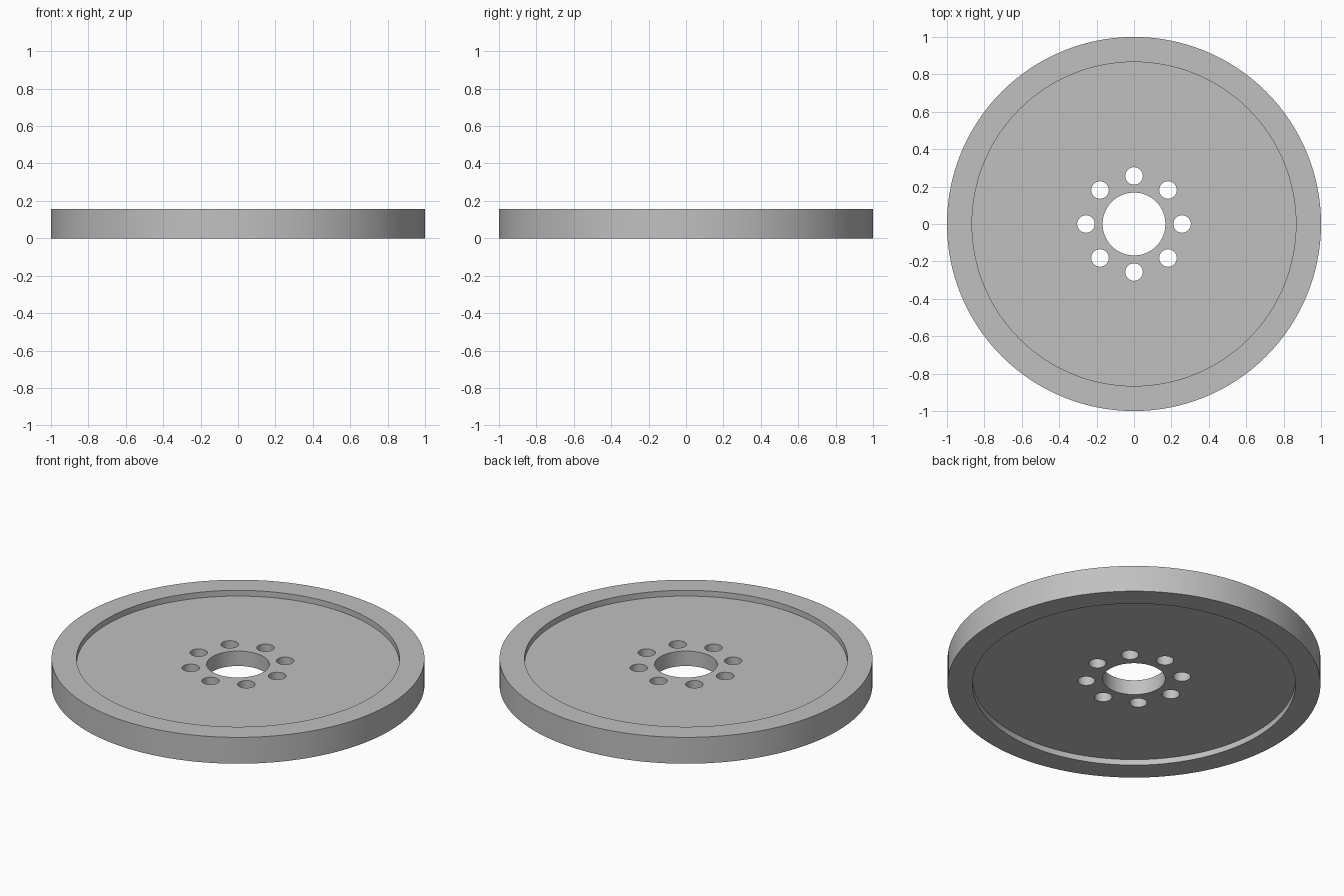
import bpy, bmesh, math

if "Cube" in bpy.data.objects:
    bpy.data.objects.remove(bpy.data.objects["Cube"])

SEGMENTS = 128
HEIGHT, RECESS = 0.156, 0.034
OUTER, INNER, BORE = 1.0, 0.866, 0.168
BOLT_CIRCLE, BOLT_RADIUS = 0.257, 0.047

steel = bpy.data.materials.new("light_grey_metal")
steel.diffuse_color = (0.53, 0.53, 0.53, 1)
steel.use_nodes = True
steel.node_tree.nodes["Principled BSDF"].inputs["Base Color"].default_value = steel.diffuse_color


def make_object(name, bm):
    bmesh.ops.recalc_face_normals(bm, faces=bm.faces)
    mesh = bpy.data.meshes.new(name)
    bm.to_mesh(mesh)
    bm.free()
    obj = bpy.data.objects.new(name, mesh)
    bpy.context.collection.objects.link(obj)
    mesh.materials.append(steel)
    return obj


def lathe(name, profile):
    """Revolve a closed (radius, z) profile about the z axis."""
    bm = bmesh.new()
    rings = []
    for i in range(SEGMENTS):
        a = 2 * math.pi * i / SEGMENTS
        rings.append([bm.verts.new((r * math.cos(a), r * math.sin(a), z)) for r, z in profile])
    n = len(profile)
    for i in range(SEGMENTS):
        p, q = rings[i], rings[(i + 1) % SEGMENTS]
        for j in range(n):
            k = (j + 1) % n
            bm.faces.new((p[j], q[j], q[k], p[k]))
    return make_object(name, bm)


# Wheel: thick rim, thinner web recessed on both sides, centre bore
wheel = lathe("wheel_disc", [
    (BORE, RECESS), (INNER, RECESS), (INNER, 0), (OUTER, 0),
    (OUTER, HEIGHT), (INNER, HEIGHT), (INNER, HEIGHT - RECESS), (BORE, HEIGHT - RECESS),
])

# Ring of eight bolt holes
bm = bmesh.new()
for i in range(8):
    a = i * math.pi / 4
    part = bmesh.ops.create_cone(bm, cap_ends=True, segments=32, radius1=BOLT_RADIUS,
                                 radius2=BOLT_RADIUS, depth=0.4)
    bmesh.ops.translate(bm, verts=part["verts"],
                        vec=(BOLT_CIRCLE * math.cos(a), BOLT_CIRCLE * math.sin(a), HEIGHT / 2))
cutter = make_object("bolt_hole_cutter", bm)
cutter.hide_render = True

bpy.context.view_layer.objects.active = wheel
wheel.select_set(True)
mod = wheel.modifiers.new("bolt_holes", "BOOLEAN")
mod.operation = "DIFFERENCE"
mod.solver = "EXACT"
mod.object = cutter
bpy.ops.object.modifier_apply(modifier=mod.name)
bpy.data.objects.remove(cutter)

# Smooth walls, sharp rims
bpy.ops.object.shade_smooth_by_angle(angle=math.radians(30))
